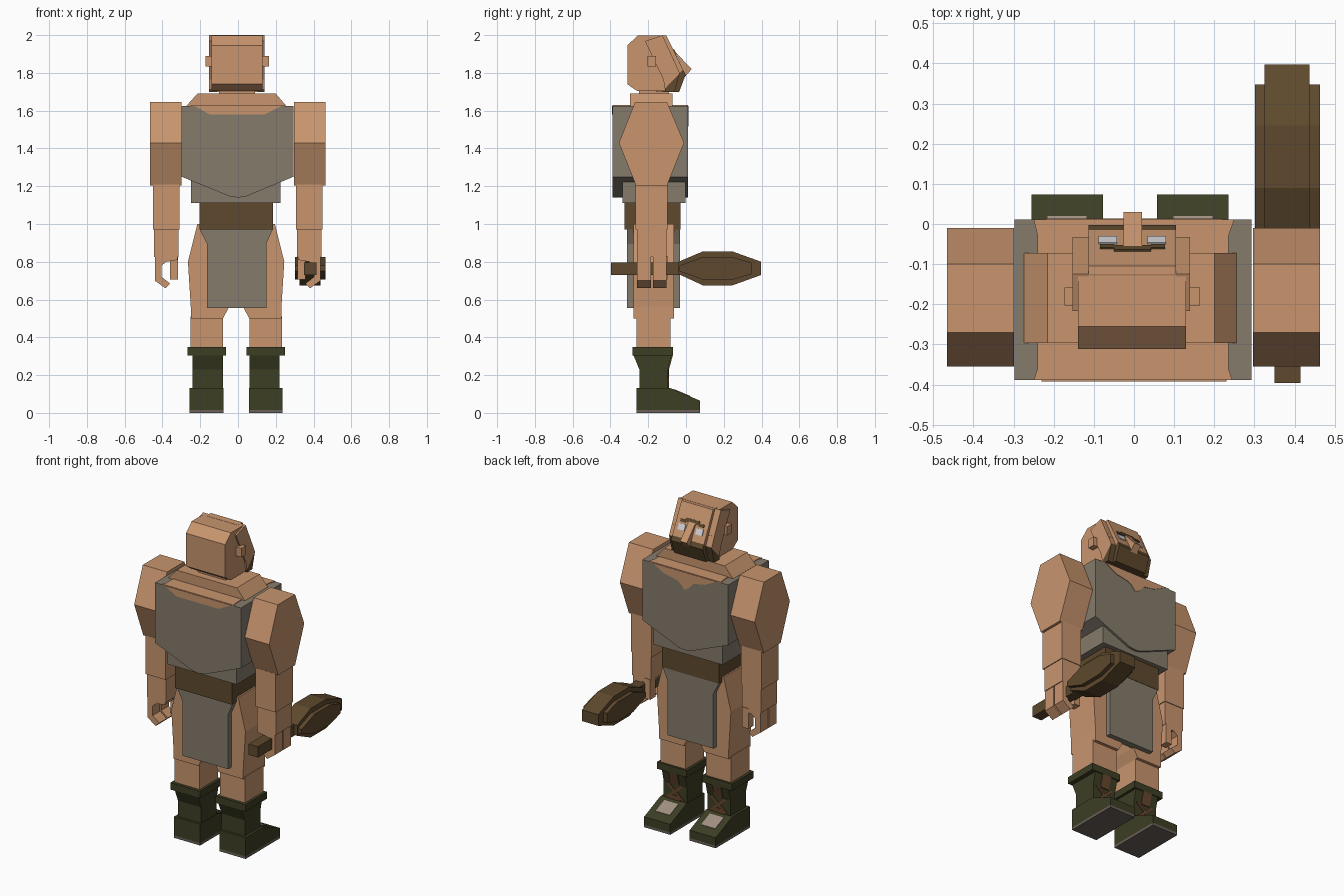
import bpy, bmesh
from mathutils import Vector

if "Cube" in bpy.data.objects:
    bpy.data.objects.remove(bpy.data.objects["Cube"])


def colour(name, r, g, b):
    m = bpy.data.materials.new(name)
    lin = [((c / 255 + 0.055) / 1.055) ** 2.4 for c in (r, g, b)]
    m.diffuse_color = (*lin, 1)
    m.use_nodes = True
    m.node_tree.nodes["Principled BSDF"].inputs["Base Color"].default_value = m.diffuse_color
    return m


SKIN = colour("skin", 200, 149, 110)
CLOTH = colour("grey_cloth", 134, 123, 108)
WOOD = colour("brown_wood", 94, 73, 45)
BOOT = colour("dark_green_leather", 61, 62, 36)
LACE = colour("lace_brown", 104, 70, 46)
EYE = colour("eye_white", 212, 212, 218)
PATCH = colour("toe_patch", 160, 145, 130)
SOLE = colour("sole_grey", 108, 96, 88)


def prism(name, axis, pts, lo, hi, mat, mirror=None, cut=None):
    """Extrude a profile along an axis: x uses (y,z), y uses (x,z), z uses (x,y).
    mirror = sum of left and right x; cut = (point, normal, material beyond it)."""
    def place(p, d):
        v = {"x": (d, p[0], p[1]), "y": (p[0], d, p[1]), "z": (p[0], p[1], d)}[axis]
        return v if mirror is None else (mirror - v[0], v[1], v[2])
    bm = bmesh.new()
    a = [bm.verts.new(place(p, lo)) for p in pts]
    b = [bm.verts.new(place(p, hi)) for p in pts]
    bm.faces.new(a)
    bm.faces.new(b[::-1])
    n = len(pts)
    for i in range(n):
        j = (i + 1) % n
        bm.faces.new((a[i], b[i], b[j], a[j]))
    bmesh.ops.recalc_face_normals(bm, faces=bm.faces)
    if cut:
        co, no = Vector(cut[0]), Vector(cut[1])
        bmesh.ops.bisect_plane(bm, geom=bm.verts[:] + bm.edges[:] + bm.faces[:],
                               plane_co=co, plane_no=no)
        for f in bm.faces:
            f.material_index = int((f.calc_center_median() - co).dot(no) > 0)
    me = bpy.data.meshes.new(name)
    bm.to_mesh(me)
    bm.free()
    me.materials.append(mat)
    if cut:
        me.materials.append(cut[2])
    ob = bpy.data.objects.new(name, me)
    bpy.context.collection.objects.link(ob)
    return ob


def box(name, x0, x1, y0, y1, z0, z1, mat, mirror=None):
    return prism(name, "z", [(x0, y0), (x1, y0), (x1, y1), (x0, y1)], z0, z1, mat, mirror)


# Torso: tunic with pointed hem, skin at the neckline
prism("tunic", "y", [(-.298, 1.625), (-.298, 1.25), (-.04, 1.145), (0, 1.14), (.04, 1.145),
                     (.293, 1.25), (.293, 1.625)], -.389, .011, CLOTH)
prism("shoulder_skin", "z", [(-.25, -.389), (.245, -.389), (.235, -.36), (.235, -.03),
                             (.25, .011), (-.25, .011), (-.24, -.03), (-.24, -.36)],
      1.62, 1.629, SKIN)
prism("back_neckline", "y", [(-.23, 1.625), (-.15, 1.58), (.14, 1.58), (.23, 1.625)],
      -.392, -.386, SKIN)
prism("chest_neckline", "y", [(-.22, 1.625), (-.14, 1.585), (-.06, 1.57), (-.03, 1.535),
                              (0, 1.515), (.03, 1.55), (.06, 1.565), (.14, 1.58), (.22, 1.625)],
      .006, .014, SKIN)
prism("trapezius", "y", [(-.278, 1.62), (-.215, 1.69), (.2, 1.69), (.26, 1.62)],
      -.297, -.072, SKIN)
box("waist", -.25, .225, -.335, -.003, 1.11, 1.24, CLOTH)
box("belt", -.205, .185, -.325, -.03, .97, 1.115, WOOD)

# Loincloth, one flap behind and one in front
flap = [(-.205, .975), (-.165, .895), (-.165, .555), (.15, .555), (.15, .895), (.185, .975)]
prism("back_flap", "y", flap, -.312, -.27, CLOTH)
prism("front_flap", "y", flap, -.075, -.032, CLOTH)

# Neck and head
box("neck", -.1, .09, -.25, -.09, 1.68, 1.73, SKIN)
prism("skull", "x", [(-.311, 1.945), (-.255, 1.998), (-.125, 1.998), (-.06, 1.86),
                     (-.09, 1.705), (-.26, 1.705), (-.311, 1.74)], -.14, .13, SKIN)
beard = ((0, -.065, 1.765), (0, .72, -.69), WOOD)
prism("cheeks", "x", [(-.217, 1.968), (-.125, 2.0), (-.033, 1.80), (-.06, 1.70),
                      (-.11, 1.70), (-.12, 1.765)], -.153, .14, SKIN, cut=beard)
prism("face", "x", [(-.15, 1.999), (-.105, 1.999), (-.002, 1.79), (-.036, 1.70),
                    (-.16, 1.70)], -.113, .105, SKIN, cut=beard)
prism("nose", "x", [(-.07, 1.925), (.03, 1.82), (-.01, 1.775)], -.026, .02, SKIN)
for side, m in (("left", None), ("right", -.008)):
    box(side + "_ear", -.173, -.13, -.203, -.158, 1.835, 1.89, SKIN, m)


def face_plate(name, x0, x1, t0, t1, mat, m=None):
    """Thin plate on the sloping face; t runs from forehead (0) to mouth (1)."""
    pts = []
    for t, d in ((t0, -.003), (t1, -.003), (t1, .005), (t0, .005)):
        pts.append((-.105 + .103 * t + .9 * d, 1.999 - .209 * t + .44 * d))
    prism(name, "x", pts, x0, x1, mat, m)


face_plate("brow", -.05, .042, .36, .47, WOOD)
for side, m in (("left", None), ("right", -.008)):
    face_plate(side + "_brow_tip", -.085, -.05, .41, .49, WOOD, m)
    face_plate(side + "_eye", -.088, -.042, .53, .69, EYE, m)

# Arms and curled hands
hook = [(-.44, .84), (-.44, .70), (-.385, .66), (-.36, .685), (-.405, .72), (-.405, .78),
        (-.38, .80), (-.32, .81), (-.32, .84)]
for side, m in (("left", None), ("right", -.003)):
    prism(side + "_upper_arm", "x", [(-.27, 1.645), (-.355, 1.43), (-.265, 1.205),
                                     (-.10, 1.205), (-.01, 1.43), (-.10, 1.645)],
          -.466, -.299, SKIN, m)
    box(side + "_forearm", -.45, -.31, -.268, -.098, .97, 1.21, SKIN, m)
    box(side + "_wrist", -.445, -.315, -.26, -.102, .825, .975, SKIN, m)
    prism(side + "_rear_fingers", "y", hook, -.26, -.186, SKIN, m)
    prism(side + "_front_fingers", "y", hook, -.176, -.102, SKIN, m)
    box(side + "_thumb", -.36, -.318, -.15, -.098, .705, .83, SKIN, m)

# Club: handle and a cross-stepped head
box("club_handle", .35, .415, -.396, .02, .73, .797, WOOD)
prism("club_core", "x", [(-.04, .735), (.09, .675), (.245, .675), (.398, .73), (.398, .80),
                         (.245, .855), (.09, .855), (-.04, .80)], .325, .437, WOOD)
prism("club_sides", "x", [(-.035, .75), (.09, .705), (.245, .705), (.347, .735), (.347, .795),
                          (.245, .825), (.09, .825), (-.035, .78)], .301, .463, WOOD)

# Legs and boots
for side, m in (("left", None), ("right", -.02)):
    prism(side + "_thigh", "y", [(-.215, 1.0), (-.265, .80), (-.25, .56), (-.25, .50),
                                 (-.08, .50), (-.05, .555), (-.01, .66), (-.01, 1.0)],
          -.277, -.063, SKIN, m)
    box(side + "_shin", -.252, -.08, -.263, -.082, .33, .51, SKIN, m)
    box(side + "_boot_cuff", -.268, -.064, -.282, -.07, .305, .348, BOOT, m)
    prism(side + "_boot_shaft", "x", [(-.28, .31), (-.247, .23), (-.247, .12), (-.095, .12),
                                      (-.095, .23), (-.075, .31)], -.24, -.08, BOOT, m)
    prism(side + "_boot_foot", "x", [(-.262, .015), (-.262, .132), (-.085, .132),
                                     (.074, .065), (.074, .015)], -.256, -.077, BOOT, m)
    box(side + "_sole", -.256, -.077, -.262, .074, 0, .016, SOLE, m)
    # light patch on the sloping instep
    prism(side + "_toe_patch", "x", [(-.065, .120), (-.065, .127), (.02, .091), (.02, .084)],
          -.215, -.118, PATCH, m)
    # tongue and crossed laces down the shaft front
    box(side + "_tongue", -.205, -.125, -.098, -.090, .13, .16, LACE, m)
    for i, (x0, x1) in enumerate(((-.225, -.12), (-.12, -.225))):
        prism(side + "_lace_%d" % (i + 1), "y",
              [(x0, .14), (x0 + .025, .14), (x1 + .025, .23), (x1, .23)],
              -.097, -.089, LACE, m)
    prism(side + "_upper_lace", "x", [(-.098, .23), (-.078, .305), (-.070, .305), (-.090, .23)],
          -.19, -.13, LACE, m)
